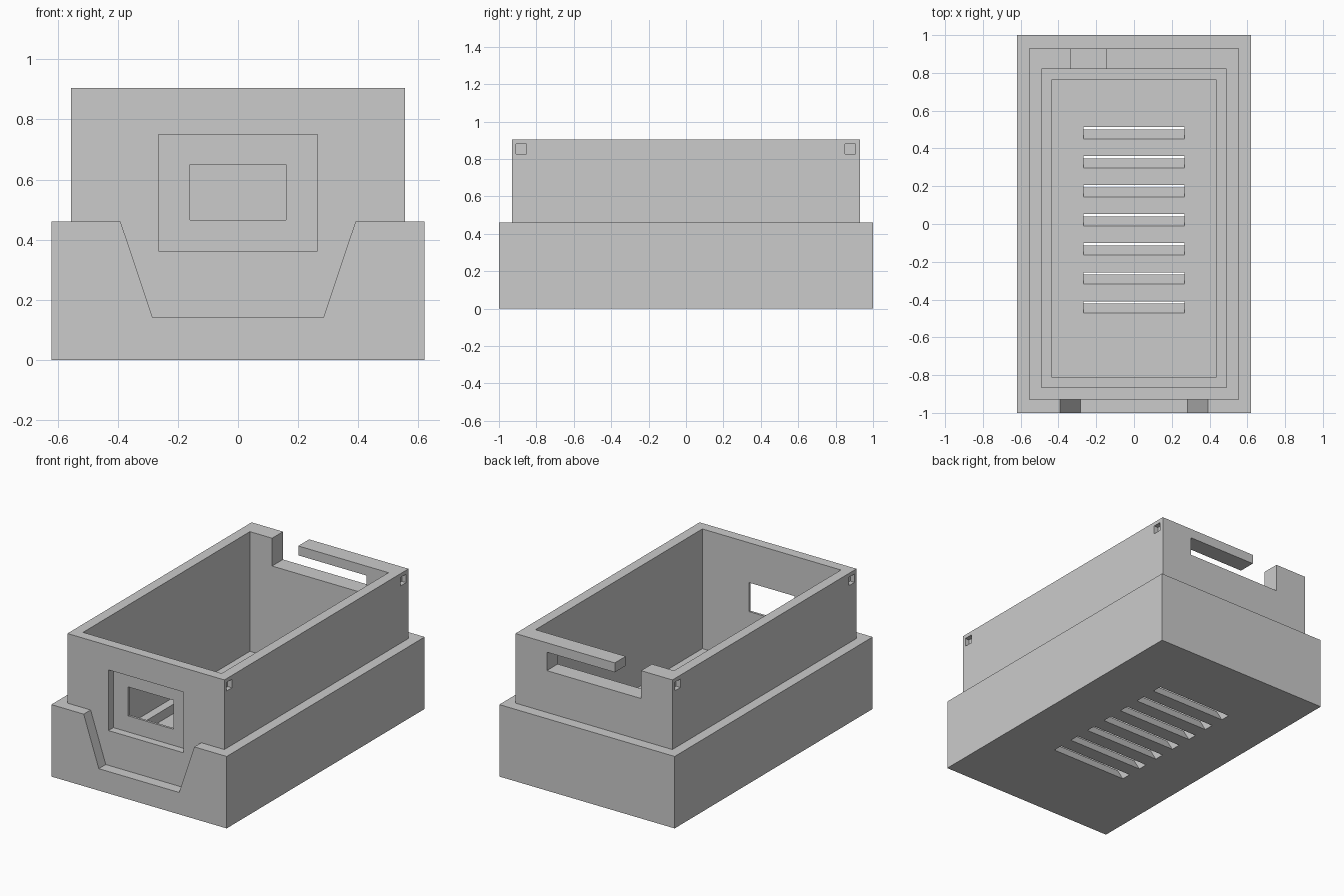
import bpy
import bmesh

old = bpy.data.objects.get("Cube")
if old:
    bpy.data.objects.remove(old, do_unlink=True)

# Single plain grey material
grey = bpy.data.materials.new("plain_grey")
grey.use_nodes = True
colour = (0.6, 0.6, 0.6, 1)
grey.diffuse_color = colour
grey.node_tree.nodes["Principled BSDF"].inputs["Base Color"].default_value = colour


def prism(name, profile, axis, lo, hi):
    """Extrude a closed profile along x or y; profile holds (other axis, z)."""
    bm = bmesh.new()

    def place(p, d):
        return (d, p[0], p[1]) if axis == "x" else (p[0], d, p[1])

    a = [bm.verts.new(place(p, lo)) for p in profile]
    b = [bm.verts.new(place(p, hi)) for p in profile]
    bm.faces.new(a)
    bm.faces.new(b)
    for i in range(len(a)):
        j = (i + 1) % len(a)
        bm.faces.new((a[i], a[j], b[j], b[i]))
    bmesh.ops.recalc_face_normals(bm, faces=bm.faces)
    mesh = bpy.data.meshes.new(name)
    bm.to_mesh(mesh)
    bm.free()
    mesh.materials.append(grey)
    obj = bpy.data.objects.new(name, mesh)
    bpy.context.collection.objects.link(obj)
    return obj


def box(name, x0, x1, y0, y1, z0, z1):
    return prism(name, [(x0, z0), (x1, z0), (x1, z1), (x0, z1)], "y", y0, y1)


def combine(target, tool, operation="DIFFERENCE"):
    """Apply a boolean to the target and discard the tool."""
    mod = target.modifiers.new("combine", "BOOLEAN")
    mod.operation = operation
    mod.solver = "EXACT"
    mod.object = tool
    graph = bpy.context.evaluated_depsgraph_get()
    mesh = bpy.data.meshes.new_from_object(target.evaluated_get(graph))
    target.modifiers.clear()
    target.data = mesh
    bpy.data.objects.remove(tool, do_unlink=True)


LEDGE, FLOOR, TOP = 0.14, 0.08, 0.905

# Outer sleeve with a tapered front notch
body = box("open_case", -0.62, 0.62, -1, 1, 0, 0.46)
notch = [(-0.284, LEDGE), (0.284, LEDGE), (0.391, 0.46), (0.424, 0.56),
         (-0.424, 0.56), (-0.391, 0.46)]
combine(body, prism("front_notch", notch, "y", -1.1, -0.9))

# Taller inner tray walls
combine(body, box("tray", -0.555, 0.555, -0.93, 0.93, 0.04, TOP), "UNION")

# Stepped cavity
combine(body, box("cavity", -0.49, 0.49, -0.865, 0.82, LEDGE, 1.1))
combine(body, box("lower_cavity", -0.437, 0.437, -0.81, 0.763, FLOOR, 0.3))

# Front window in a shallow recess
combine(body, box("window_recess", -0.265, 0.265, -0.97, -0.88, 0.362, 0.75))
combine(body, box("window", -0.16, 0.16, -0.95, -0.8, 0.465, 0.65))

# Rear slot under a bar, open to the rim at one end
combine(body, box("rear_slot", -0.333, 0.333, 0.78, 1.05, 0.727, 0.845))
combine(body, box("rear_gap", -0.333, -0.148, 0.78, 1.05, 0.75, 1.1))

# Small square pockets near the upper corners of both sides
for side in (-1, 1):
    for y in (-0.882, 0.877):
        x0, x1 = sorted((side * 0.525, side * 0.6))
        combine(body, box("pocket", x0, x1, y - 0.028, y + 0.028, 0.826, 0.88))

# Slanted vents through the floor; the profile overshoots the floor both ways
slope = 0.05 / FLOOR
for i in range(7):
    y = 0.45 - i * 0.1537
    low, high = -0.03, FLOOR + 0.03
    y_low, y_high = y + (FLOOR - low) * slope, y + (FLOOR - high) * slope
    vent = [(y_low, low), (y_low + 0.063, low), (y_high + 0.063, high), (y_high, high)]
    combine(body, prism("vent", vent, "x", -0.267, 0.267))
